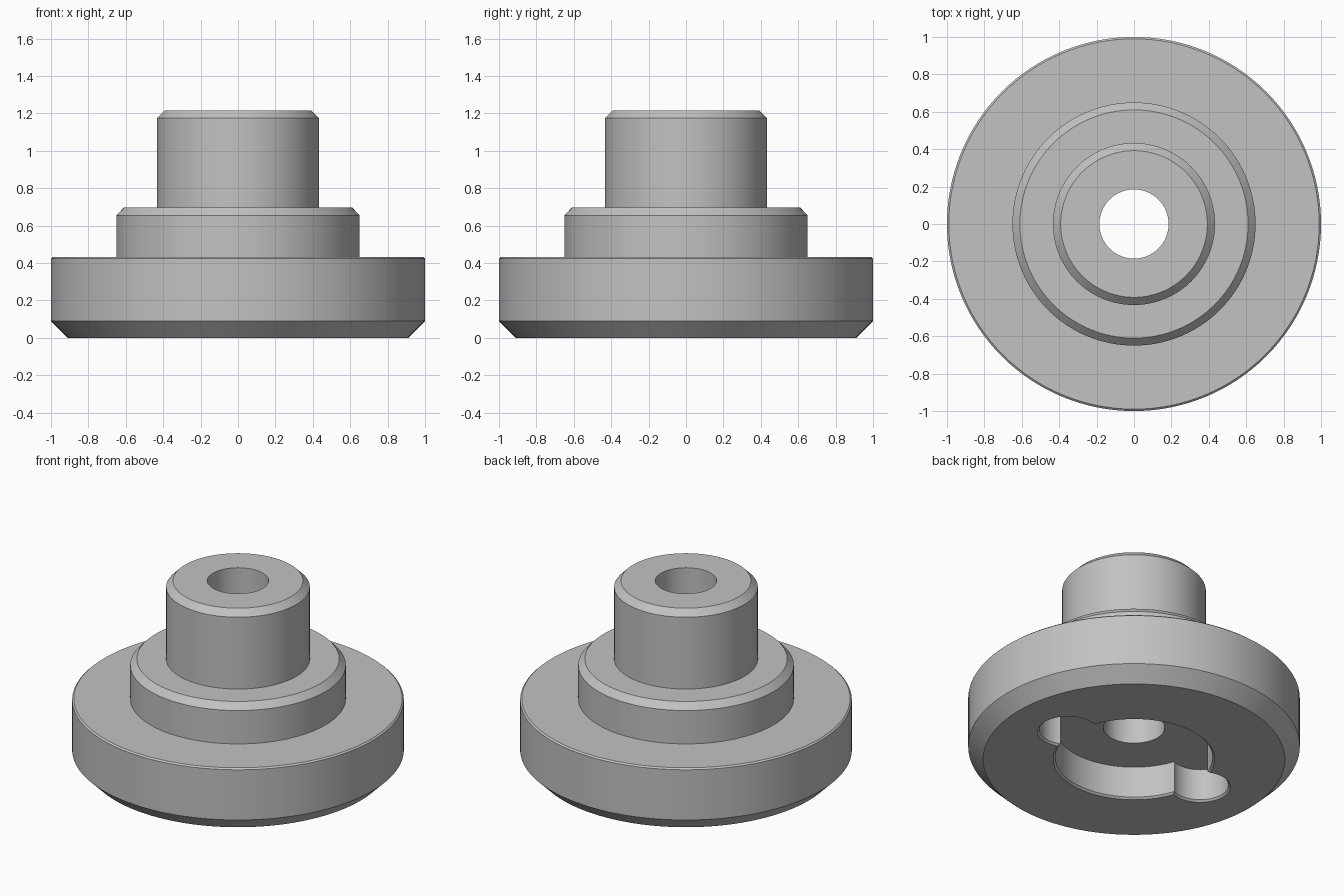
import bpy
import bmesh
import math

SEGMENTS = 128

cube = bpy.data.objects.get("Cube")
if cube:
    bpy.data.objects.remove(cube, do_unlink=True)

# One plain metal colour
metal = bpy.data.materials.new("grey metal")
metal.use_nodes = True
colour = (0.54, 0.54, 0.54, 1.0)
metal.diffuse_color = colour
metal.node_tree.nodes["Principled BSDF"].inputs["Base Color"].default_value = colour


def lathe(name, profile, closed, x=0.0):
    """Spin (radius, height) points about the vertical line through x."""
    bm = bmesh.new()
    verts = [bm.verts.new((r, 0, z)) for r, z in profile]
    edges = [bm.edges.new(pair) for pair in zip(verts, verts[1:])]
    if closed:
        edges.append(bm.edges.new((verts[-1], verts[0])))
    bmesh.ops.spin(bm, geom=verts + edges, cent=(0, 0, 0), axis=(0, 0, 1),
                   angle=math.tau, steps=SEGMENTS, use_merge=False)
    bmesh.ops.remove_doubles(bm, verts=bm.verts[:], dist=0.0001)
    bmesh.ops.recalc_face_normals(bm, faces=bm.faces[:])
    bmesh.ops.translate(bm, verts=bm.verts[:], vec=(x, 0, 0))
    mesh = bpy.data.meshes.new(name)
    bm.to_mesh(mesh)
    bm.free()
    mesh.materials.append(metal)
    obj = bpy.data.objects.new(name, mesh)
    bpy.context.collection.objects.link(obj)
    return obj


# Stepped hub: flange, shoulder and neck around a through bore
bore = 0.185
hub = lathe("stepped_hub", [
    (bore, 0), (0.91, 0), (1.0, 0.09), (1.0, 0.424), (0.99, 0.433),
    (0.65, 0.433), (0.65, 0.655), (0.61, 0.697),
    (0.433, 0.697), (0.433, 1.175), (0.392, 1.216), (bore, 1.216),
], closed=True)


# Underside pocket: a round recess with a lobe on each side, edges eased
def pocket_cutter(name, radius, x):
    depth, ease, below = 0.22, 0.012, -0.1
    lip = radius + ease
    return lathe(name, [(0, below), (lip, below), (lip, 0),
                        (radius, ease), (radius, depth), (0, depth)],
                 closed=False, x=x)


cutters = [
    pocket_cutter("recess_cutter", 0.475, 0),
    pocket_cutter("left_lobe_cutter", 0.172, 0.52),
    pocket_cutter("right_lobe_cutter", 0.172, -0.52),
]
bpy.context.view_layer.objects.active = hub
for cutter in cutters:
    cutter.hide_render = True
    cut = hub.modifiers.new(cutter.name, "BOOLEAN")
    cut.operation = "DIFFERENCE"
    cut.solver = "EXACT"
    cut.object = cutter
    bpy.ops.object.modifier_apply(modifier=cut.name)
for cutter in cutters:
    bpy.data.objects.remove(cutter, do_unlink=True)

# Smooth round walls, crisp chamfers
bpy.ops.object.select_all(action="DESELECT")
hub.select_set(True)
bpy.ops.object.shade_smooth_by_angle(angle=math.radians(25))
